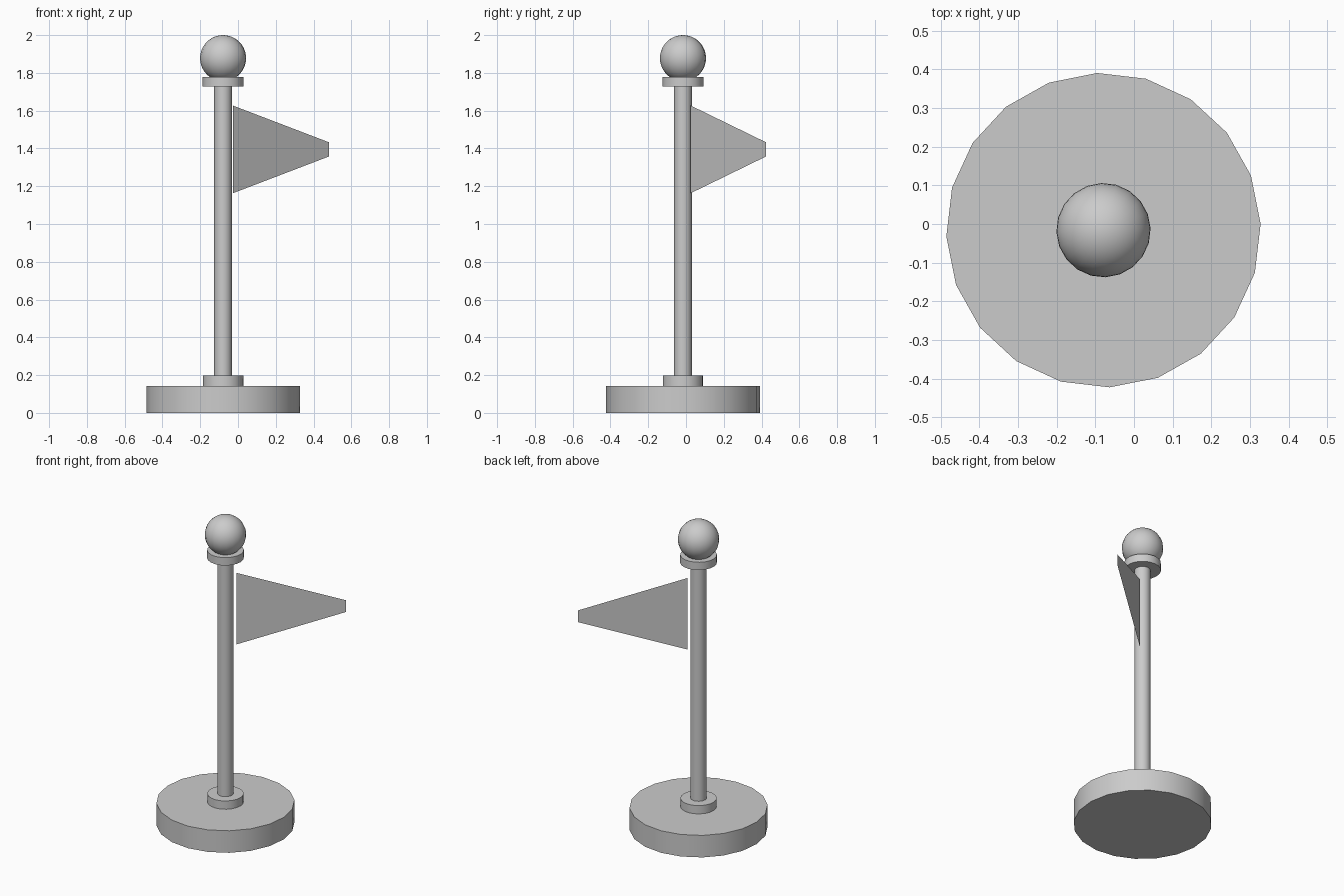
import bpy
from math import radians, cos, sin

if "Cube" in bpy.data.objects:
    bpy.data.objects.remove(bpy.data.objects["Cube"])

CX, CY = -0.079, -0.016      # pole axis
TURN = radians(2.3)          # rotation of the round parts
FLAG_ANGLE = radians(38.1)   # direction the flag points


def smooth(obj):
    bpy.ops.object.select_all(action='DESELECT')
    obj.select_set(True)
    bpy.context.view_layer.objects.active = obj
    bpy.ops.object.shade_smooth_by_angle(angle=radians(30))


def disc(name, radius, z0, z1, sides=20):
    # Blender cylinders start at +y, 20 sides also give a vertex on +x
    bpy.ops.mesh.primitive_cylinder_add(
        vertices=sides, radius=radius, depth=z1 - z0,
        location=(CX, CY, (z0 + z1) / 2), rotation=(0, 0, TURN))
    obj = bpy.context.object
    obj.name = name
    smooth(obj)


# Base, collars and pole
disc("base", 0.407, 0.0, 0.143)
disc("lower_collar", 0.107, 0.143, 0.197)
disc("pole", 0.047, 0.143, 1.74)
disc("upper_collar", 0.108, 1.727, 1.778)

# Ball finial
bpy.ops.mesh.primitive_uv_sphere_add(
    segments=20, ring_count=20, radius=0.122,
    location=(CX, CY, 1.878), rotation=(0, 0, TURN))
ball = bpy.context.object
ball.name = "ball_finial"
smooth(ball)

# Flag: single thin tapered sheet set just off the pole
profile = [(0.066, 1.163), (0.711, 1.357), (0.711, 1.433), (0.066, 1.627)]
verts = [(CX + r * cos(FLAG_ANGLE), CY + r * sin(FLAG_ANGLE), z) for r, z in profile]
mesh = bpy.data.meshes.new("flag")
mesh.from_pydata(verts, [], [(0, 1, 2, 3)])
flag = bpy.data.objects.new("flag", mesh)
bpy.context.collection.objects.link(flag)
